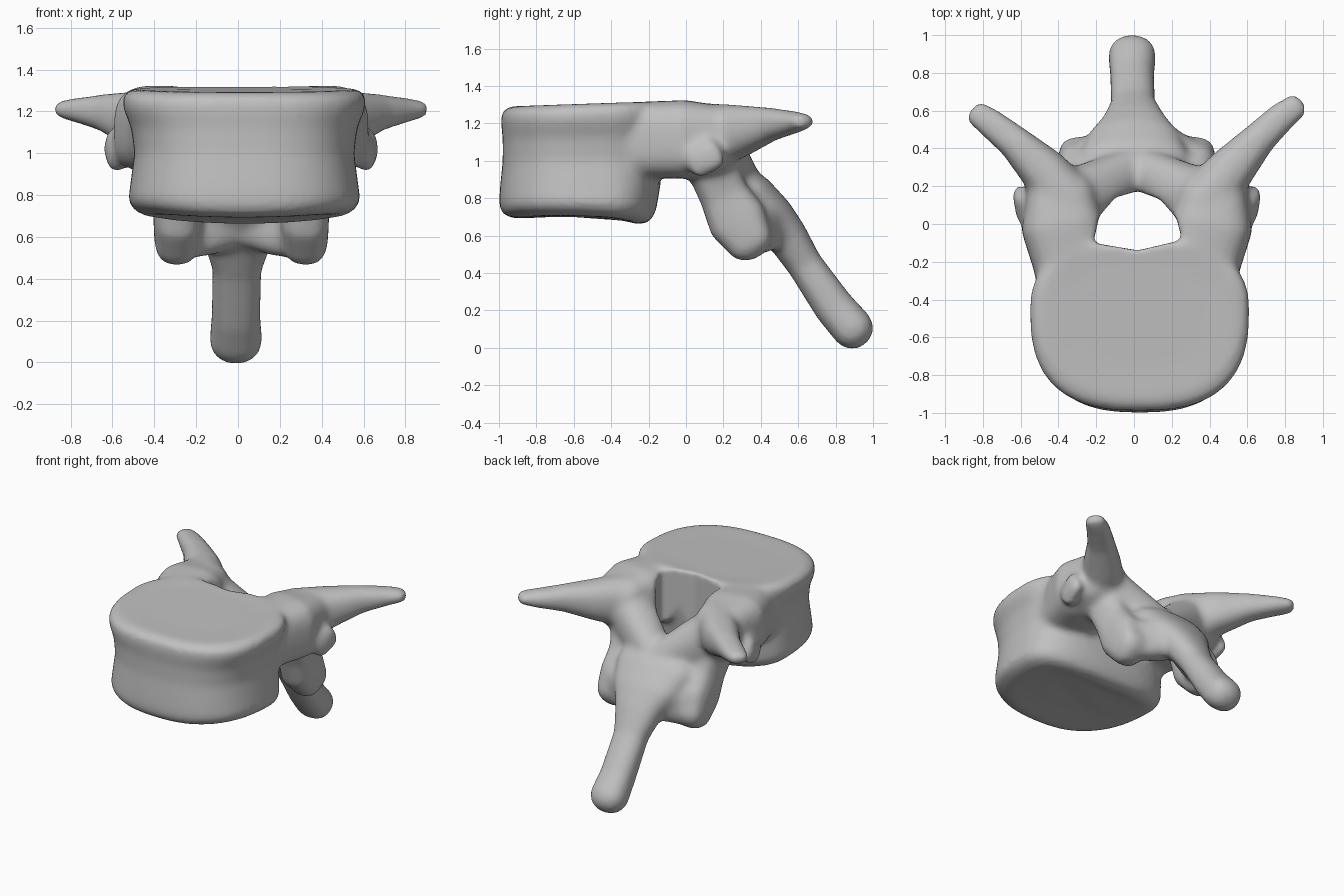
import bpy
import bmesh
from math import sin, cos, pi
from mathutils import Vector

if "Cube" in bpy.data.objects:
    bpy.data.objects.remove(bpy.data.objects["Cube"])

bone = bpy.data.materials.new("bone_grey")
bone.use_nodes = True
bone.diffuse_color = (0.53, 0.53, 0.53, 1)
bone.node_tree.nodes["Principled BSDF"].inputs["Base Color"].default_value = (0.53, 0.53, 0.53, 1)

SIDES = 40
parts = []


def add_object(name, bm):
    bmesh.ops.recalc_face_normals(bm, faces=bm.faces)
    mesh = bpy.data.meshes.new(name)
    bm.to_mesh(mesh)
    bm.free()
    mesh.materials.append(bone)
    obj = bpy.data.objects.new(name, mesh)
    bpy.context.collection.objects.link(obj)
    return obj


def skin(name, rings):
    """Skin a stack of closed rings and cap both ends."""
    bm = bmesh.new()
    loops = [[bm.verts.new(p) for p in ring] for ring in rings]
    count = len(loops[0])
    for low, high in zip(loops, loops[1:]):
        for i in range(count):
            j = (i + 1) % count
            bm.faces.new((low[i], low[j], high[j], high[i]))
    bm.faces.new(loops[0][::-1])
    bm.faces.new(loops[-1])
    return add_object(name, bm)


def power(value, exponent):
    return abs(value) ** exponent * (1 if value >= 0 else -1)


def tube(name, stations, square=0.85):
    """Oval tube along stations (x, y, z, half width, half depth), domed ends."""
    pts = [Vector(s[:3]) for s in stations]
    rings = []

    def ring(centre, tangent, a, b):
        side = tangent.cross(Vector((0, 0, 1))).normalized()
        other = side.cross(tangent)
        rings.append([centre + side * a * power(cos(t), square) + other * b * power(sin(t), square)
                      for t in (2 * pi * i / SIDES for i in range(SIDES))])

    last = len(pts) - 1
    for i, (p, s) in enumerate(zip(pts, stations)):
        tangent = (pts[min(i + 1, last)] - pts[max(i - 1, 0)]).normalized()
        a, b = s[3:]
        dome = [k * pi / 10 for k in range(1, 5)]
        r = min(a, b)
        if i == 0:
            for t in reversed(dome):
                ring(p - tangent * r * sin(t), tangent, a * cos(t), b * cos(t))
        ring(p, tangent, a, b)
        if i == last:
            for t in dome:
                ring(p + tangent * r * sin(t), tangent, a * cos(t), b * cos(t))
    parts.append(skin(name, rings))


# Main body: D-shaped drum with a waist and a bowed underside
def body_ring(z, half_width, front, back, tilt, bow):
    mid = -0.46
    ring = []
    for i in range(SIDES * 2):
        t = pi * i / SIDES
        across = half_width * power(cos(t), 0.76)
        y = mid + power(sin(t), 0.76) * ((back - mid) if sin(t) > 0 else (mid - front))
        ring.append((0.03 + across, y, z + tilt * (y + 1) + bow * across ** 2))
    return ring


body_profile = [
    (0.71, 0.30, -0.75, -0.32, -0.05, 0.15), (0.695, 0.47, -0.92, -0.25, -0.05, 0.15),
    (0.715, 0.53, -0.98, -0.19, -0.05, 0.15), (0.76, 0.555, -1.0, -0.16, -0.03, 0.1),
    (0.85, 0.545, -0.995, -0.14, 0, 0), (1.0, 0.525, -0.98, -0.12, 0, 0),
    (1.12, 0.54, -0.98, -0.11, 0, 0), (1.21, 0.58, -0.99, -0.1, 0.02, 0),
    (1.26, 0.58, -0.985, -0.09, 0.04, 0), (1.29, 0.53, -0.94, -0.09, 0.035, 0),
    (1.285, 0.35, -0.75, -0.2, 0.035, 0)]
parts.append(skin("main_body", [body_ring(*row) for row in body_profile]))

# Paired parts: pedicle, rib facet, side wing, lamina, lower joint and back web
for side, label, drop in ((1, "left", 0.0), (-1, "right", 0.04)):
    def pair(name, stations, square=0.85):
        tube(label + "_" + name, [(0.015 + side * x, y, z, a, b) for x, y, z, a, b in stations], square)

    pair("pedicle", [(0.3, -0.36, 1.1, 0.22, 0.19), (0.345, -0.2, 1.11, 0.205, 0.205),
                     (0.395, 0, 1.115, 0.22, 0.21), (0.4, 0.12, 1.115, 0.19, 0.19)], 0.65)
    pair("rib_facet", [(0.59, 0.05, 0.99, 0.05, 0.09), (0.612, 0.15, 1.04, 0.045, 0.09)])
    pair("side_wing", [(0.37, 0.12, 1.13, 0.16, 0.18), (0.5, 0.29, 1.16, 0.125, 0.14),
                       (0.65, 0.455 - drop / 2, 1.195, 0.09, 0.09),
                       (0.77, 0.57 - drop, 1.205, 0.08, 0.062),
                       (0.845, 0.625 - drop, 1.21, 0.07, 0.045)])
    pair("lamina", [(0.36, 0.13, 1.08, 0.16, 0.18), (0.22, 0.185, 0.99, 0.15, 0.16),
                    (0.06, 0.275, 0.87, 0.12, 0.14)])
    pair("lower_joint", [(0.33, 0.14, 0.96, 0.12, 0.13), (0.31, 0.2, 0.82, 0.11, 0.13),
                         (0.305, 0.275, 0.68, 0.115, 0.16), (0.31, 0.34, 0.575, 0.105, 0.13)], 0.7)
    pair("back_web", [(0.3, 0.36, 0.62, 0.075, 0.13), (0.17, 0.41, 0.65, 0.1, 0.14),
                      (0.04, 0.46, 0.68, 0.1, 0.13)], 0.75)

# Rear spine: broad plate at the arch narrowing to a round-tipped rod
tube("rear_spine", [(0, 0.25, 0.91, 0.26, 0.09), (0, 0.35, 0.82, 0.29, 0.12),
                    (0, 0.46, 0.7, 0.24, 0.12), (0, 0.54, 0.595, 0.17, 0.11),
                    (-0.005, 0.635, 0.445, 0.118, 0.095), (-0.01, 0.79, 0.22, 0.117, 0.108),
                    (-0.01, 0.89, 0.105, 0.127, 0.113)])

# Canal cutter: arched prism through the ring behind the body
canal = [(-0.215, -0.1), (0.02, -0.14), (0.255, -0.085), (0.225, 0.03),
         (0.14, 0.13), (0.02, 0.175), (-0.1, 0.14), (-0.185, 0.04)]
cutter = skin("canal_cutter", [[(x, y, z) for x, y in canal] for z in (0.3, 1.6)])
cutter.hide_render = True

# Fuse all parts into one smooth bone and open the canal
bpy.ops.object.select_all(action="DESELECT")
for part in parts:
    part.select_set(True)
bpy.context.view_layer.objects.active = parts[0]
bpy.ops.object.join()
vertebra = bpy.context.view_layer.objects.active
vertebra.name = "vertebra"


def remesh(size):
    mod = vertebra.modifiers.new("fuse", "REMESH")
    mod.mode = "VOXEL"
    mod.voxel_size = size


def soften(steps):
    mod = vertebra.modifiers.new("soften", "SMOOTH")
    mod.factor = 0.5
    mod.iterations = steps


remesh(0.02)
soften(9)
cut = vertebra.modifiers.new("canal", "BOOLEAN")
cut.operation = "DIFFERENCE"
cut.object = cutter
remesh(0.016)
soften(3)
bpy.ops.object.convert(target="MESH")
bpy.data.objects.remove(cutter)
bpy.ops.object.shade_smooth()
vertebra.data.materials.clear()
vertebra.data.materials.append(bone)
